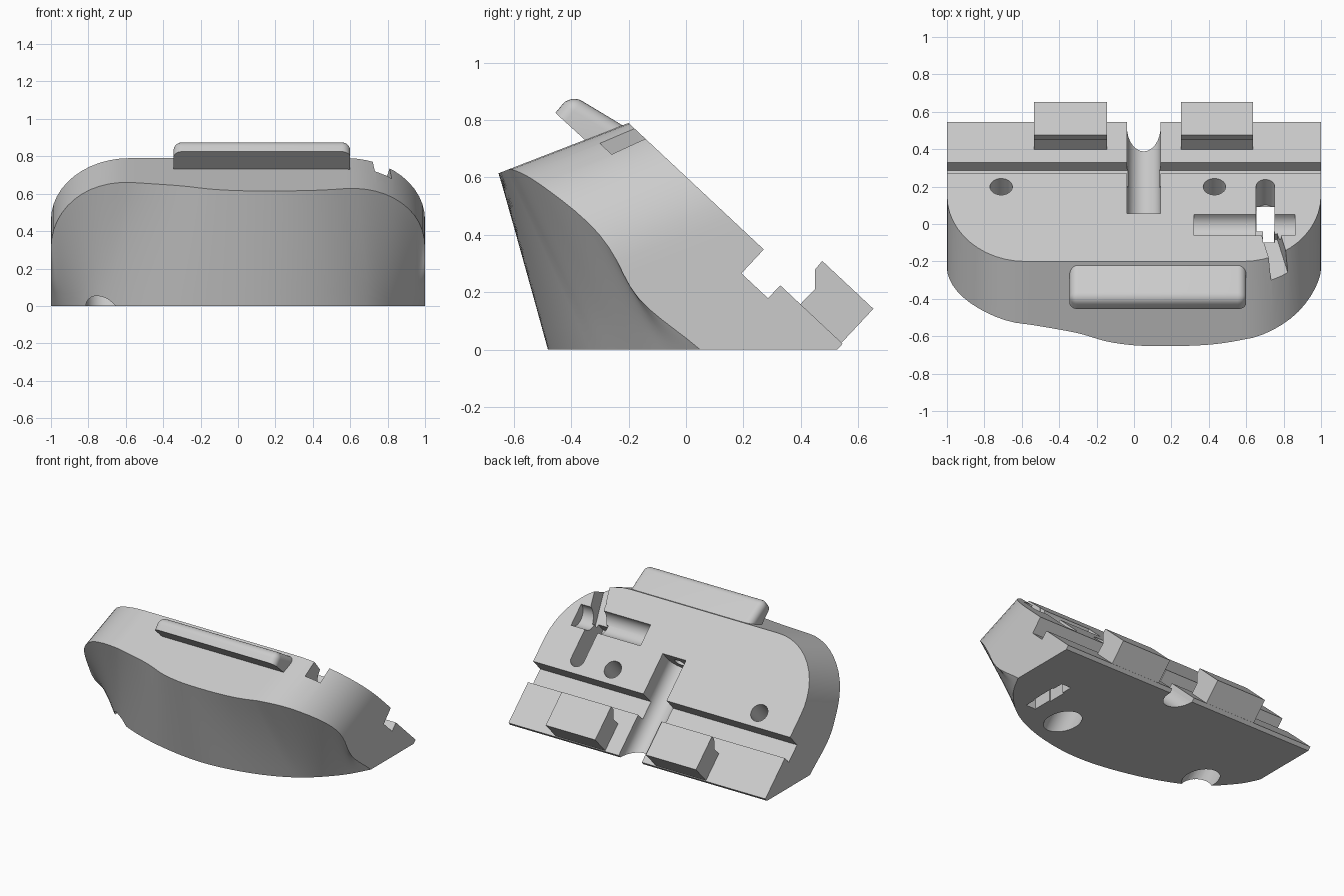
import bpy, bmesh, math
from mathutils import Matrix, Vector

old = bpy.data.objects.get("Cube")
if old:
    bpy.data.objects.remove(old)

grey = bpy.data.materials.new("plain_grey")
grey.use_nodes = True
COLOUR = (0.6, 0.6, 0.6, 1)
grey.diffuse_color = COLOUR
grey.node_tree.nodes["Principled BSDF"].inputs["Base Color"].default_value = COLOUR

# Tilted frame of the sloping back: x across, y down the slope, z outward
TILT = Matrix.Translation((0, -0.2, 0.79)) @ Matrix.Rotation(math.radians(-43.1), 4, 'X')
FLAT = Matrix.Identity(4)


def finish(name, bm, matrix=FLAT):
    bmesh.ops.remove_doubles(bm, verts=bm.verts, dist=1e-5)
    bm.transform(matrix)
    bmesh.ops.recalc_face_normals(bm, faces=bm.faces)
    mesh = bpy.data.meshes.new(name)
    bm.to_mesh(mesh)
    bm.free()
    mesh.materials.append(grey)
    obj = bpy.data.objects.new(name, mesh)
    bpy.context.collection.objects.link(obj)
    return obj


def prism_mesh(profile, x0, x1):
    bm = bmesh.new()
    a, b = [[bm.verts.new((x, *p)) for p in profile] for x in (x0, x1)]
    bm.faces.new(a)
    bm.faces.new(b)
    for i in range(len(a)):
        j = (i + 1) % len(a)
        bm.faces.new((a[i], a[j], b[j], b[i]))
    return bm


def prism(name, profile, x0, x1, matrix=TILT):
    return finish(name, prism_mesh(profile, x0, x1), matrix)


def box(name, x0, x1, y0, y1, z0, z1, matrix=TILT):
    return prism(name, [(y0, z0), (y1, z0), (y1, z1), (y0, z1)], x0, x1, matrix)


def rod(name, start, end, radius, matrix=TILT):
    a, b = Vector(start), Vector(end)
    bm = bmesh.new()
    spin = (b - a).to_track_quat('Z', 'Y').to_matrix().to_4x4()
    bmesh.ops.create_cone(bm, cap_ends=True, segments=32, radius1=radius, radius2=radius,
                          depth=(b - a).length, matrix=Matrix.Translation((a + b) / 2) @ spin)
    return finish(name, bm, matrix)


def activate(obj):
    bpy.ops.object.select_all(action='DESELECT')
    bpy.context.view_layer.objects.active = obj
    obj.select_set(True)


def cut(obj, cutter):
    mod = obj.modifiers.new("cut", 'BOOLEAN')
    mod.operation, mod.solver, mod.object = 'DIFFERENCE', 'EXACT', cutter
    activate(obj)
    bpy.ops.object.modifier_apply(modifier=mod.name)
    bpy.data.objects.remove(cutter)


def spline(keys, t):
    """Smooth curve through evenly spaced keys, t from -1 to 1."""
    pos = (t + 1) / 2 * (len(keys) - 1)
    i = min(int(pos), len(keys) - 2)
    f = pos - i
    p = [Vector(keys[min(max(i + k, 0), len(keys) - 1)]) for k in (-1, 0, 1, 2)]
    return p[1] + f / 2 * (p[2] - p[0] + f * (2 * p[0] - 5 * p[1] + 4 * p[2] - p[3]
                           + f * (3 * (p[1] - p[2]) + p[3] - p[0])))


# Body: rounded back outline, swept forward, then lofted down to the base curve
BASE = [(-1, .05), (-.92, -.09), (-.73, -.27), (-.39, -.41), (.02, -.48),
        (.38, -.44), (.68, -.32), (.89, -.13), (1, .05)]
REACH = [(v, 0) for v in (.452, .47, .385, .345, .36, .385, .415, .46, .482,
                          .487, .485, .475, .45, .408, .393, .47, .452)]
SWEEP = Vector((0, -0.93, -0.36))


def back_point(t):
    a = abs(t)
    if a > 0.8:
        x, z = 1, 0.163 + (1 - a) / 0.2 * 0.297
    elif a > 0.5:
        angle = (0.8 - a) / 0.3 * math.pi / 2
        x, z = 0.58 + 0.42 * math.cos(angle), 0.46 + 0.33 * math.sin(angle)
    else:
        x, z = a / 0.5 * 0.58, 0.79
    return Vector((math.copysign(x, t), (0.44 - 0.73 * z) / 0.683, z))


COLUMNS, ROWS = 80, 8
bm = bmesh.new()
grid = []
for k in range(COLUMNS + 1):
    t = 2 * k / COLUMNS - 1
    back = back_point(t)
    crease = back + SWEEP * spline(REACH, t).x
    foot = spline(BASE, t).to_3d()
    if k in (0, COLUMNS):
        grid.append([bm.verts.new(back)] + [bm.verts.new(foot)] * (ROWS + 1))
    else:
        line = [back] + [crease.lerp(foot, r / ROWS) for r in range(ROWS + 1)]
        grid.append([bm.verts.new(p) for p in line])
for a, b in zip(grid, grid[1:]):
    for r in range(ROWS + 1):
        ring = list(dict.fromkeys((a[r], b[r], b[r + 1], a[r + 1])))
        if len(ring) > 2:
            bm.faces.new(ring)
heel = [bm.verts.new((x, 0.44 / 0.683, 0)) for x in (-1, 1)]
bm.faces.new([heel[0]] + [c[0] for c in grid] + [heel[1]])
bm.faces.new([heel[0]] + [c[-1] for c in grid] + [heel[1]])
for h, c in zip(heel, (grid[0], grid[-1])):
    bm.faces.new((h, c[0], c[-1]))
body = finish("body", bm)

# Cross groove, recessed lower strip and squared lower lip
cut(body, prism("groove_cutter", [(.645, .2), (.645, -.114), (.772, -.114), (.772, -.052),
                                  (1.07, -.052), (1.07, -.2), (1.3, -.2), (1.3, .2)], -1.2, 1.2))

# Round-bottomed cable channel with a small hole in its end wall
cut(body, box("channel_cutter", -.038, .142, .35, 1.3, -.085, .2))
cut(body, rod("channel_floor_cutter", (.052, .35, -.085), (.052, 1.3, -.085), .09))
cut(body, rod("end_hole_cutter", (.052, .25, -.085), (.052, .4, -.085), .035))

# Screw holes through the body, wider underneath
for x in (-.71, .43):
    cut(body, rod("screw_cutter", (x, .547, -.9), (x, .547, .2), .06))
    cut(body, rod("counterbore_cutter", (x, .547, -.9), (x, .547, -.3), .105))

# Pivot pocket, lever slot and slanted notch at the top edge
cut(body, rod("pivot_cutter", (.32, .265, 0), (.86, .265, 0), .077))
cut(body, box("slot_cutter", .655, .75, -.04, .09, -.2, 1, FLAT))
cut(body, box("slot_front_cutter", .69, .748, -.1, -.03, -.2, 1, FLAT))
cut(body, box("slot_upper_cutter", .653, .752, .25, .55, -.2, .2))
cut(body, rod("slot_end_cutter", (.7025, .55, -.2), (.7025, .55, .2), .0495))
cut(body, box("slot_lower_cutter", .665, .74, -.18, .17, -.2, .15, FLAT))
slant = TILT @ Matrix.Translation((.778, 0, 0)) @ Matrix.Rotation(math.radians(13), 4, 'Z')
cut(body, box("notch_cutter", -.05, .05, -.3, .27, -.12, .2, slant))

# Pair of hooks on the lower strip
HOOK = [(.868, -.06), (.87, .02), (.823, .072), (.821, .11), (1.065, .11), (1.065, -.06)]
for name, x0, x1 in (("right_hook", -.535, -.145), ("left_hook", .25, .635)):
    prism(name, HOOK, x0, x1)

# Rounded push bar on the top
bm = prism_mesh([(-.455, .825), (-.401, .89), (-.21, .775), (-.25, .72), (-.34, .72)], -.345, .6)
bmesh.ops.recalc_face_normals(bm, faces=bm.faces)
rounded = [e for e in bm.edges if any(v.co.z > 0.88 for v in e.verts)]
bmesh.ops.bevel(bm, geom=rounded, offset=.045, segments=6, profile=.5, affect='EDGES',
                clamp_overlap=True)
bar = finish("push_bar", bm)

for obj in (body, bar):
    activate(obj)
    bpy.ops.object.shade_smooth_by_angle(angle=math.radians(30))
